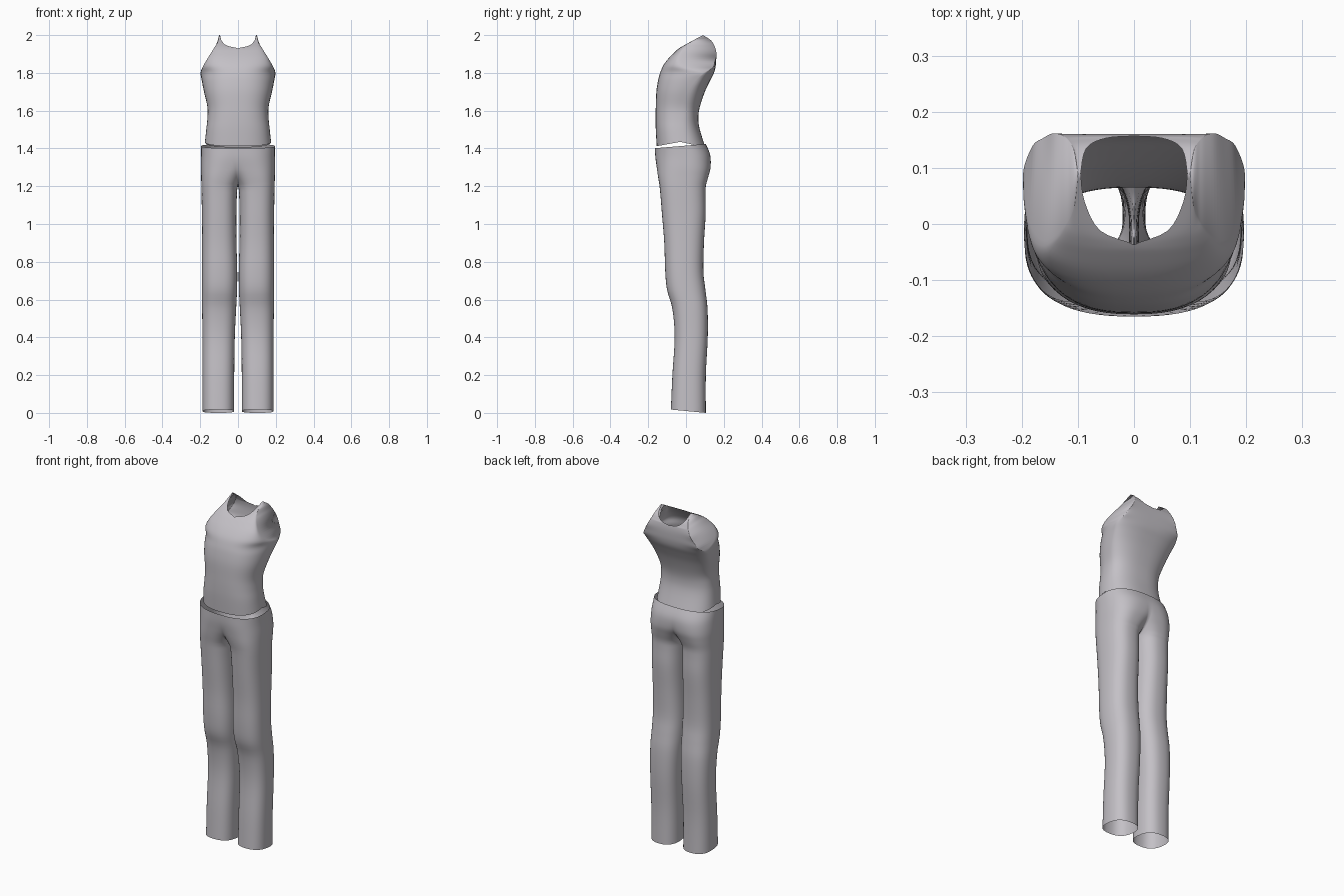
import bpy
import bmesh
from math import sin, cos, acos, pi

cube = bpy.data.objects.get("Cube")
if cube:
    bpy.data.objects.remove(cube)

SQUARE = 0.8  # roundness of every cross-section, below one is boxier

cloth = bpy.data.materials.new("lilac grey cloth")
cloth.use_nodes = True
cloth.diffuse_color = (0.55, 0.53, 0.565, 1)
shader = next(n for n in cloth.node_tree.nodes if n.type == "BSDF_PRINCIPLED")
shader.inputs["Base Color"].default_value = cloth.diffuse_color


def signed_power(value, power=SQUARE):
    return max(abs(value), 1e-12) ** power * (1 if value >= 0 else -1)


def smooth_rows(rows, steps):
    """Smooth spline through the rows, column by column."""
    result = []
    for i in range(len(rows) - 1):
        before, after = rows[max(i - 1, 0)], rows[min(i + 2, len(rows) - 1)]
        for s in range(steps):
            t = s / steps
            result.append([
                b + t * ((c - a) / 2 + t * (a - 2.5 * b + 2 * c - d / 2
                                            + t * (1.5 * (b - c) + (d - a) / 2)))
                for a, b, c, d in zip(before, rows[i], rows[i + 1], after)])
    return result + [list(rows[-1])]


def make_garment(name, rings):
    """Skin half of a garment between rings and mirror it across the middle."""
    bm = bmesh.new()
    grid = [[bm.verts.new((max(x, 0), y, z)) for x, y, z in ring] for ring in rings]
    for low, high in zip(grid, grid[1:]):
        for j in range(len(low) - 1):
            bm.faces.new((low[j], low[j + 1], high[j + 1], high[j]))
    bmesh.ops.remove_doubles(bm, verts=bm.verts, dist=0.0001)
    mesh = bpy.data.meshes.new(name)
    bm.to_mesh(mesh)
    bm.free()
    mesh.materials.append(cloth)
    obj = bpy.data.objects.new(name, mesh)
    bpy.context.collection.objects.link(obj)
    mirror = obj.modifiers.new("Mirror", "MIRROR")
    mirror.use_clip = True
    mirror.merge_threshold = 0.001
    for face in mesh.polygons:
        face.use_smooth = True
    return obj


# Tank top body: height, half width, side seam y, front y, back y
body = [
    (1.43, .175, -.03, -.155, .103),
    (1.5, .168, -.035, -.16, .073),
    (1.56, .162, -.03, -.161, .065),
    (1.62, .162, -.02, -.16, .073),
    (1.7, .18, .01, -.157, .1),
    (1.76, .192, .05, -.148, .128),
    (1.8, .198, .085, -.137, .148),
]
# Shoulder panels: middle or neckline point, then armhole point
front_yoke = [
    (0, -.12, 1.84, .187, .005, 1.83),
    (0, -.09, 1.88, .165, -.028, 1.87),
    (0, -.055, 1.915, .143, -.022, 1.905),
    (0, -.037, 1.93, .125, -.005, 1.935),
    (.06, -.012, 1.945, .113, .015, 1.953),
    (.088, .04, 1.973, .105, .04, 1.973),
    (.095, .09, 2, .1, .09, 2),
]
back_yoke = [
    (0, .157, 1.835, .182, .135, 1.825),
    (0, .16, 1.87, .165, .15, 1.855),
    (0, .16, 1.9, .145, .162, 1.89),
    (0, .157, 1.925, .128, .157, 1.925),
    (.05, .153, 1.935, .117, .147, 1.95),
    (.085, .135, 1.965, .107, .13, 1.975),
    (.095, .09, 2, .1, .09, 2),
]


def panel_row(row, count=14):
    """Quarter curve from the middle of the body out to the side."""
    ix, iy, iz, ox, oy, oz = row
    points = []
    for j in range(count + 1):
        angle = j / count * pi / 2
        out = signed_power(sin(angle))
        turn = 1 - signed_power(cos(angle))
        points.append((ix + (ox - ix) * out, iy + (oy - iy) * turn, iz + (oz - iz) * turn))
    return points


front = [(0, yf, z, w, ym, z) for z, w, ym, yf, yb in body] + front_yoke
back = [(0, yb, z, w, ym, z) for z, w, ym, yf, yb in body] + back_yoke

# The hem dips at the middle of the front and tucks under at the back
hem = body[0]
front[0] = (0, hem[3], 1.412, hem[1], hem[2], 1.435)
back[0] = (0, hem[4], 1.405, hem[1], hem[2], 1.435)

make_garment("tank_top", [
    panel_row(f) + panel_row(b)[-2::-1]
    for f, b in zip(smooth_rows(front, 4), smooth_rows(back, 4))])

# Trousers: height, inner x, outer x, front y, back y.
# Inner x below zero means the two legs have joined.
leg = [
    (.01, .02, .188, -.08, .105),
    (.2, .02, .188, -.072, .105),
    (.4, .017, .188, -.06, .115),
    (.55, .01, .19, -.072, .114),
    (.65, .005, .19, -.1, .103),
    (.75, .004, .19, -.11, .092),
    (.9, .008, .19, -.115, .095),
    (1.05, .008, .191, -.127, .104),
    (1.15, .006, .193, -.135, .103),
    (1.2, 0, .194, -.14, .105),
    (1.25, -.03, .195, -.148, .118),
    (1.3, -.08, .196, -.155, .13),
    (1.36, -.14, .195, -.162, .128),
    (1.415, -.195, .195, -.165, .105),
]


def leg_ring(row, count=40):
    """Boxy oval, opened where it crosses the middle of the body."""
    z, inner, outer, y_front, y_back = row
    cx, half = (inner + outer) / 2, (outer - inner) / 2
    cy, depth = (y_front + y_back) / 2, (y_back - y_front) / 2
    start = acos((max(cx, 0) / half) ** (1 / SQUARE)) if cx < half else 0
    # Cuff drops toward the heel, waistband rises toward the back
    tilt = -.1 * max(0, 1 - z / .2) + .08 * max(0, (z - 1.3) / .11)
    points = []
    for j in range(count + 1):
        angle = start + (2 * pi - 2 * start) * j / count
        y = cy - depth * signed_power(sin(angle))
        points.append((cx - half * signed_power(cos(angle)), y, z + tilt * y))
    return points


make_garment("trousers", [leg_ring(row) for row in smooth_rows(leg, 4)])
